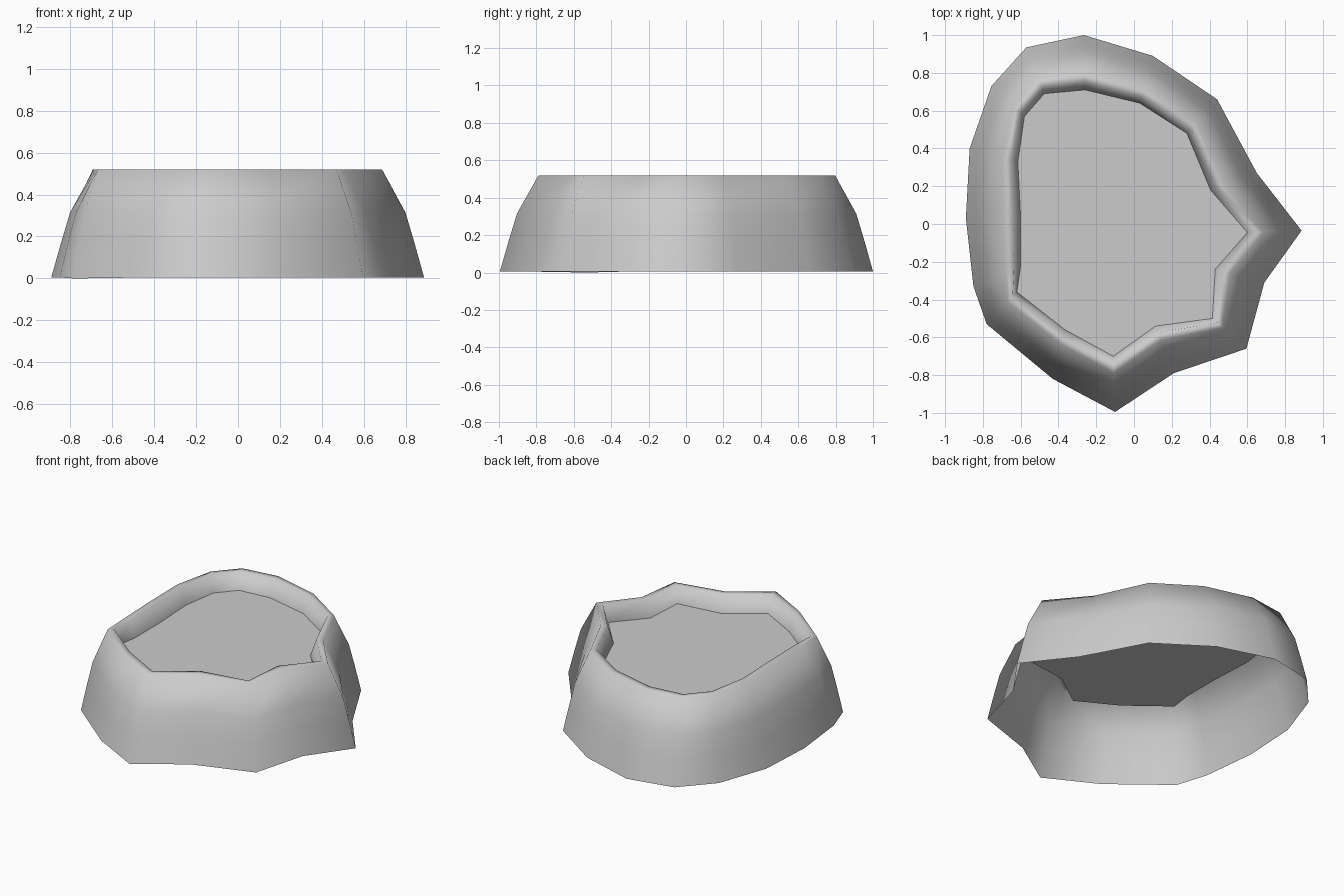
import bpy, bmesh
from mathutils import Vector

if "Cube" in bpy.data.objects:
    bpy.data.objects.remove(bpy.data.objects["Cube"])

# Irregular plan outlines, clockwise from the back: foot of wall and floor edge
foot = [(-.265, 1), (.10, .89), (.44, .66), (.65, .27), (.887, -.035), (.69, -.31),
        (.595, -.66), (.21, -.79), (-.10, -.995), (-.43, -.82), (-.78, -.53),
        (-.85, -.33), (-.89, .03), (-.87, .40), (-.755, .73), (-.57, .935)]
floor = [(-.26, .71), (.03, .64), (.28, .48), (.405, .18), (.60, -.045), (.43, -.24),
         (.415, -.50), (.115, -.54), (-.11, -.70), (-.365, -.56), (-.62, -.36),
         (-.60, -.22), (-.60, .03), (-.615, .33), (-.58, .57), (-.475, .69)]

# Wall section: (blend from foot to floor outline, height)
section = [(0, .005), (.16, .17), (.31, .315), (.70, .52), (.86, .52), (1, .41)]


def ring(bm, t, z):
    return [bm.verts.new(Vector(a).lerp(Vector(b), t).to_3d() + Vector((0, 0, z)))
            for a, b in zip(foot, floor)]


def finish(bm, name, smooth):
    for f in bm.faces:
        f.smooth = smooth
    mesh = bpy.data.meshes.new(name)
    bm.to_mesh(mesh)
    bm.free()
    obj = bpy.data.objects.new(name, mesh)
    bpy.context.collection.objects.link(obj)
    return obj


# Sloping wall with rounded lip, open underneath
bm = bmesh.new()
rings = [ring(bm, t, z) for t, z in section]
rings[0][10].co.z = 0
n = len(foot)
for lo, hi in zip(rings, rings[1:]):
    for i in range(n):
        j = (i + 1) % n
        bm.faces.new((lo[j], lo[i], hi[i], hi[j]))
finish(bm, "wall_and_lip", True)

# Flat sunken floor
bm = bmesh.new()
bm.faces.new(ring(bm, *section[-1])[::-1])
bmesh.ops.triangulate(bm, faces=bm.faces[:])
finish(bm, "sunken_floor", False)
